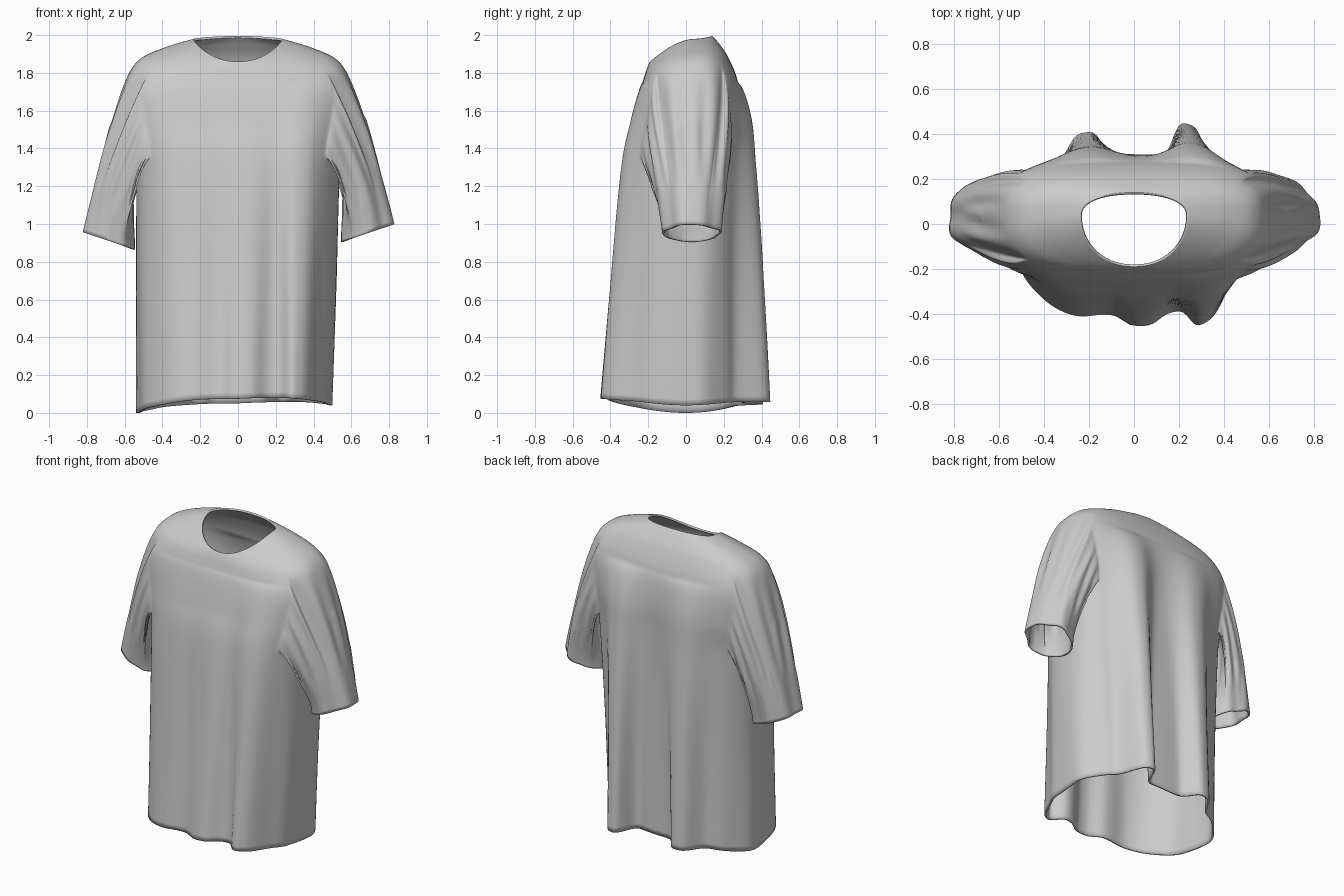
import bpy, bmesh, math
from mathutils import Vector

if "Cube" in bpy.data.objects:
    bpy.data.objects.remove(bpy.data.objects["Cube"])

N, SUB, J = 180, 12, 20            # columns, rows per key, armhole half width in columns
R0, R1 = 26, 56                    # armhole bottom and top rows

# key rows: front y,z | side x,z | back y,z | roundness | side y
KEYS = [
    (-.405, .075, .515, .00, .31, .05, 2.5, .00),
    (-.36, .70, .53, .68, .305, .70, 2.6, .00),
    (-.315, 1.30, .54, 1.28, .30, 1.30, 3.0, .02),
    (-.275, 1.53, .57, 1.50, .30, 1.55, 3.3, .03),
    (-.24, 1.71, .60, 1.72, .275, 1.75, 3.2, .035),
    (-.215, 1.80, .535, 1.86, .225, 1.88, 2.8, .04),
    (-.20, 1.84, .40, 1.93, .175, 1.955, 2.4, .045),
    (-.19, 1.86, .235, 1.98, .14, 1.995, 2.1, .04),
]
# drape folds: x, y amount, width at the hem
BACK = [(-.20, .11, .085), (.26, .16, .075)]
FRONT = [(.05, -.05, .09), (.34, -.10, .085), (-.30, -.03, .14)]


def key_at(t):
    i = min(int(t), len(KEYS) - 2)
    u = t - i
    last = len(KEYS) - 1
    p = [KEYS[min(max(k, 0), last)] for k in (i - 1, i, i + 1, i + 2)]
    return [0.5 * (2 * b + (c - a) * u + (2 * a - 5 * b + 4 * c - d) * u * u
                   + (3 * b - a - 3 * c + d) * u ** 3) for a, b, c, d in zip(*p)]


def spow(v, e):
    return math.copysign(abs(v) ** e, v)


def torso_point(t, ang):
    fy, fz, sx, sz, by, bz, n, cy = key_at(t)
    c, s = math.cos(ang), math.sin(ang)
    x = sx * spow(c, 2 / n)
    end_y, end_z = (by, bz) if s > 0 else (fy, fz)
    y = cy + (end_y - cy) * abs(s) ** (2 / n)
    z = sz + (end_z - sz) * abs(s) ** 1.6
    fade = max(0, (1.75 - z) / 1.75) ** .5
    for fx, amt, w in (BACK if s > 0 else FRONT):
        wide = max(0, z / 1.8) ** 2
        d = abs(x - fx) / (w + .07 * wide)
        # rounded lobes at the hem, soft swells near the shoulders
        y += amt * fade * min(1, abs(s) * 2) * math.exp(-d ** (3.4 - 1.4 * min(1, wide)))
    low = max(0, 1 - z / 1.3)
    x += -.02 * low + .008 * low * math.sin(9 * ang) * c
    z += .04 * low * low * max(0, c)
    return Vector((x, y, z))


bm = bmesh.new()
rows = SUB * (len(KEYS) - 1) + 1
grid = [[bm.verts.new(torso_point(r / SUB, 2 * math.pi * j / N)) for j in range(N)]
        for r in range(rows)]


def in_armhole(r, j):
    if not R0 <= r < R1:
        return False
    return any((j - o + J) % N < 2 * J for o in (0, N // 2))


# torso with open armholes
for r in range(rows - 1):
    for j in range(N):
        if not in_armhole(r, j):
            k = (j + 1) % N
            bm.faces.new((grid[r][j], grid[r][k], grid[r + 1][k], grid[r + 1][j]))


# sleeves grown from the armhole edges
def sleeve(side):
    o = 0 if side > 0 else N // 2
    cells = [(R0, j) for j in range(-J, J)] + [(r, J) for r in range(R0, R1)]
    cells += [(R1, j) for j in range(J, -J, -1)] + [(r, -J) for r in range(R1, R0, -1)]
    loop = [grid[r][(o + j) % N] for r, j in cells]
    steps = 40
    rings = [loop]
    starts = [v.co.copy() for v in loop]
    for k in range(1, steps + 1):
        t = k / steps
        ring = []
        for p0 in starts:
            phi = math.atan2((p0.z - 1.57) / .25, (p0.y - .03) / .22)
            up, fr = math.sin(phi), math.cos(phi)
            rip = 1 + .05 * math.sin(4 * phi + side) + .03 * math.sin(7 * phi)
            hx = .685 + .14 * up * (rip if up > 0 else 1)
            hem = Vector((side * hx, .03 + .15 * fr * rip,
                          .90 + (hx - .53) * .33 - (.04 if side < 0 else 0)))
            top = max(0, up)
            c1 = p0 + Vector((side * (.04 + .04 * top), 0, -.14 if up > 0 else -.03))
            c2 = hem + Vector((-side * (.07 * top), 0, .28 if up > 0 else .15))
            q = (p0 * (1 - t) ** 3 + c1 * 3 * t * (1 - t) ** 2
                 + c2 * 3 * t * t * (1 - t) + hem * t ** 3)
            # gathers fading toward the hem
            g = .009 * math.sin(math.pi * min(1, t * 1.3)) * math.sin(13 * phi + 2 * t)
            q += Vector((side * up, fr, 0)) * g
            q.y += .015 * fr * math.sin(math.pi * t)
            ring.append(bm.verts.new(q))
        rings.append(ring)
    m = len(loop)
    for a, b in zip(rings, rings[1:]):
        for i in range(m):
            n = (i + 1) % m
            bm.faces.new((a[i], a[n], b[n], b[i]))


sleeve(1)
sleeve(-1)

# relax the armhole seam
seam = [v for v in bm.verts if v.co.z > 1.2 and .40 < abs(v.co.x) < .68 and not v.is_boundary]
for _ in range(6):
    bmesh.ops.smooth_vert(bm, verts=seam, factor=.5, use_axis_x=True, use_axis_y=True, use_axis_z=True)
bmesh.ops.recalc_face_normals(bm, faces=bm.faces)
if max(bm.faces, key=lambda f: f.calc_center_median().x).normal.x < 0:
    bmesh.ops.reverse_faces(bm, faces=bm.faces)

mesh = bpy.data.meshes.new("shirt")
bm.to_mesh(mesh)
bm.free()
shirt = bpy.data.objects.new("shirt", mesh)
bpy.context.collection.objects.link(shirt)
bpy.context.view_layer.objects.active = shirt
shirt.select_set(True)
bpy.ops.object.shade_smooth_by_angle(angle=math.radians(60))

# cloth thickness
solid = shirt.modifiers.new("cloth", 'SOLIDIFY')
solid.thickness = .012
solid.offset = -1
